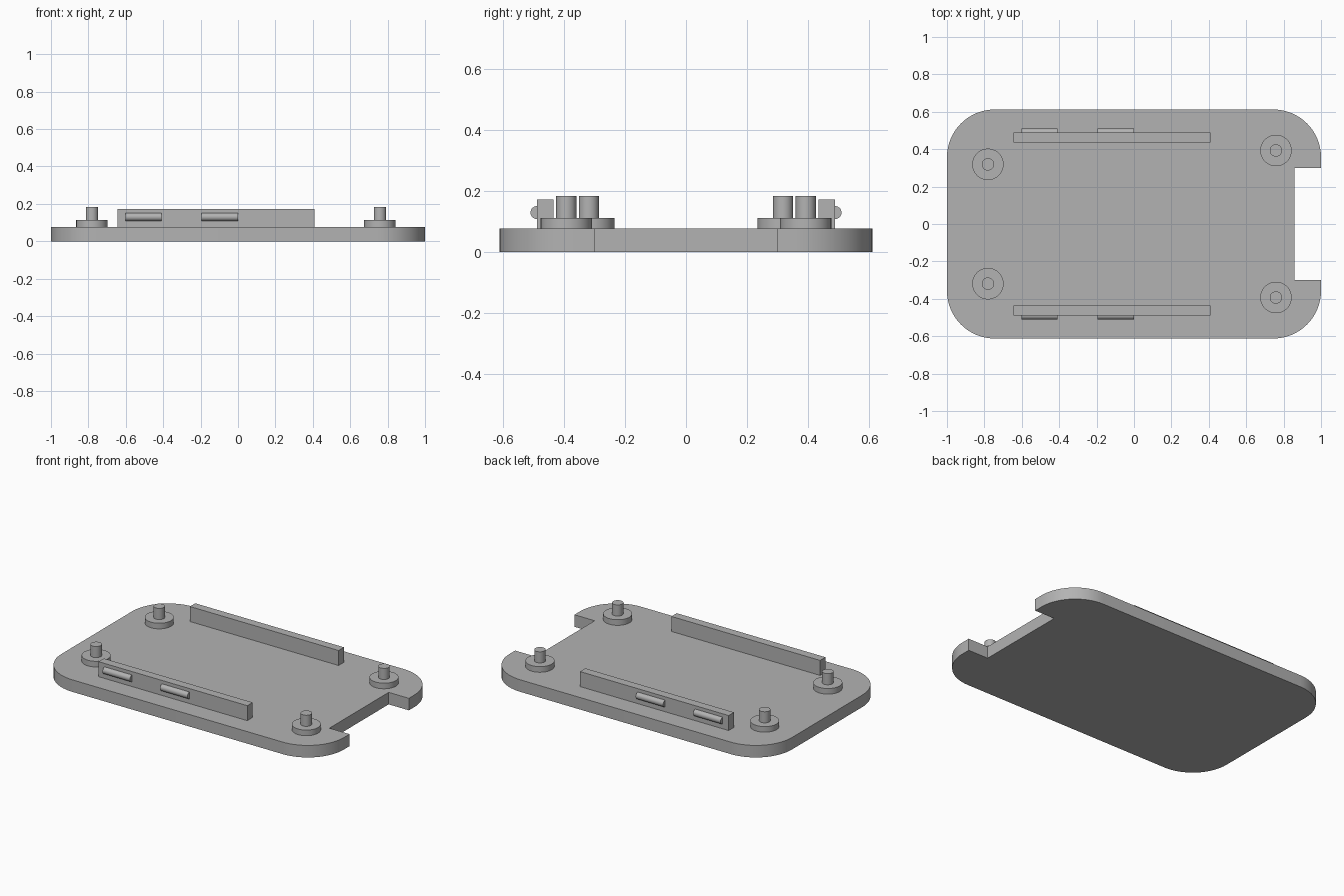
import bpy, bmesh, math
from mathutils import Matrix, Vector

if "Cube" in bpy.data.objects:
    bpy.data.objects.remove(bpy.data.objects["Cube"])

grey = bpy.data.materials.new("plain_grey")
grey.diffuse_color = (0.45, 0.45, 0.45, 1)
grey.use_nodes = True
grey.node_tree.nodes["Principled BSDF"].inputs["Base Color"].default_value = grey.diffuse_color

PLATE_TOP = 0.077


def finish(name, bm):
    bmesh.ops.recalc_face_normals(bm, faces=bm.faces)
    mesh = bpy.data.meshes.new(name)
    bm.to_mesh(mesh)
    bm.free()
    mesh.materials.append(grey)
    obj = bpy.data.objects.new(name, mesh)
    bpy.context.collection.objects.link(obj)
    bpy.ops.object.select_all(action='DESELECT')
    obj.select_set(True)
    bpy.context.view_layer.objects.active = obj
    bpy.ops.object.shade_smooth_by_angle(angle=math.radians(30))
    return obj


def cylinder(name, center, radius, length, axis='Z', sides=48):
    bm = bmesh.new()
    turn = Matrix.Rotation(math.pi / 2, 4, 'Y') if axis == 'X' else Matrix()
    bmesh.ops.create_cone(bm, cap_ends=True, segments=sides, radius1=radius,
                          radius2=radius, depth=length,
                          matrix=Matrix.Translation(center) @ turn)
    return finish(name, bm)


def box(name, lo, hi):
    lo, hi = Vector(lo), Vector(hi)
    bm = bmesh.new()
    bmesh.ops.create_cube(bm, size=1, matrix=Matrix.Translation((lo + hi) / 2)
                          @ Matrix.Diagonal((*(hi - lo), 1)))
    return finish(name, bm)


# Base plate: rounded rectangle with a notch in the right end
HX, HY, R = 1.0, 0.612, 0.255
outline = [(HX, -0.30), (0.857, -0.30), (0.857, 0.30), (HX, 0.30)]
corners = [(1, 1, 0), (-1, 1, 90), (-1, -1, 180), (1, -1, 270)]
for sx, sy, start in corners:
    for i in range(17):
        a = math.radians(start + 90 * i / 16)
        outline.append((sx * (HX - R) + R * math.cos(a),
                        sy * (HY - R) + R * math.sin(a)))
bm = bmesh.new()
face = bm.faces.new([bm.verts.new((x, y, 0)) for x, y in outline])
result = bmesh.ops.extrude_face_region(bm, geom=[face])
top = [v for v in result["geom"] if isinstance(v, bmesh.types.BMVert)]
bmesh.ops.translate(bm, verts=top, vec=(0, 0, PLATE_TOP))
finish("base_plate", bm)

for side, label in ((-1, "front"), (1, "back")):
    # Standoffs with locating pins
    for x, y, end in ((-0.781, 0.319, "left"), (0.759, 0.393, "right")):
        cylinder(f"standoff_{label}_{end}", (x, side * y, (PLATE_TOP + 0.113) / 2),
                 0.084, 0.113 - PLATE_TOP)
        cylinder(f"pin_{label}_{end}", (x, side * y, (0.113 + 0.184) / 2),
                 0.033, 0.184 - 0.113)
    # Rail wall with two half-round snap ridges on its outer face
    y0, y1 = sorted((side * 0.435, side * 0.489))
    box(f"rail_{label}", (-0.645, y0, PLATE_TOP), (0.408, y1, 0.173))
    for n, x in enumerate((-0.505, -0.098)):
        cylinder(f"snap_ridge_{label}_{n + 1}", (x, side * 0.489, 0.13),
                 0.0215, 0.194, axis='X', sides=32)
